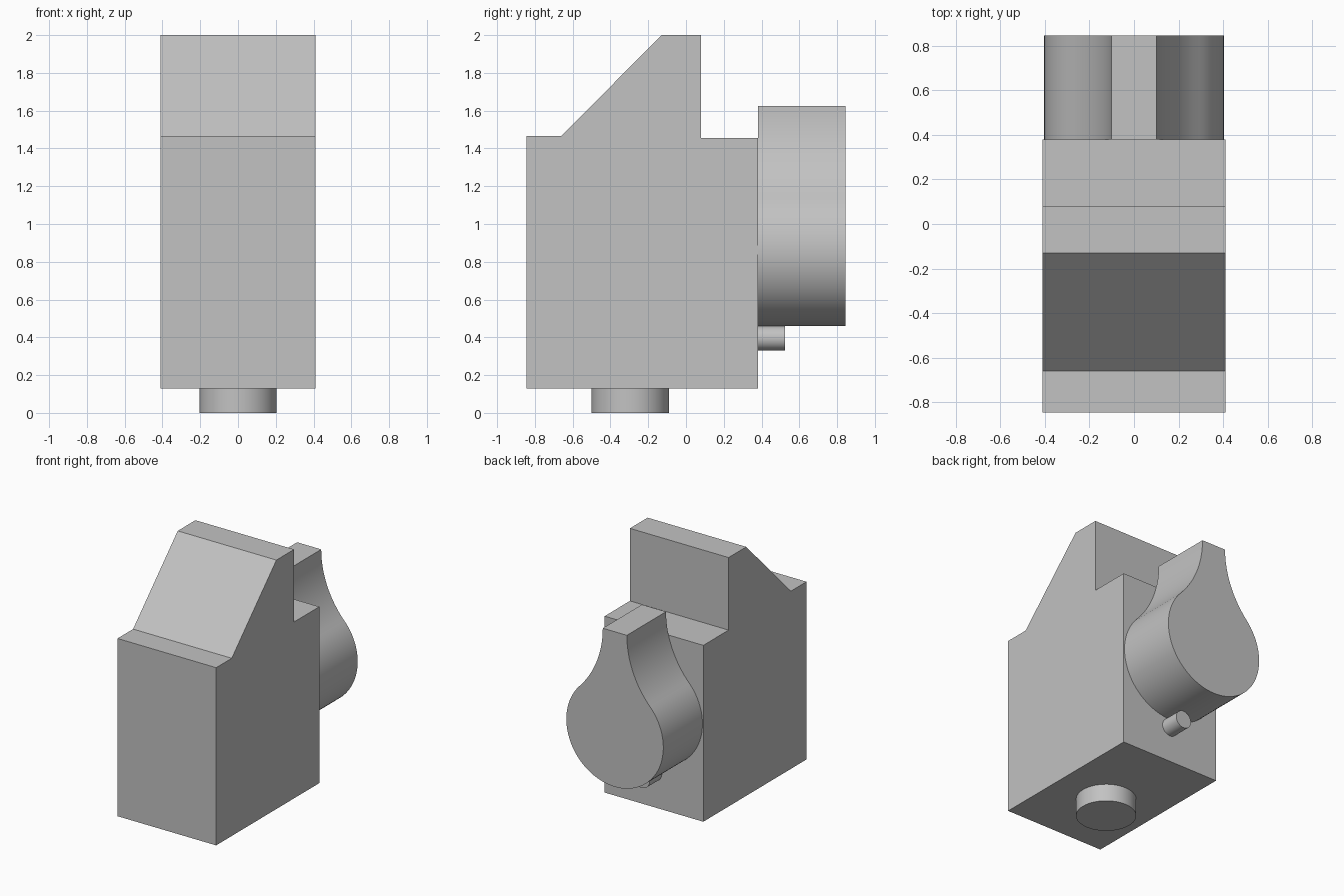
import bpy, bmesh, math
from mathutils import Vector

cube = bpy.data.objects.get("Cube")
if cube:
    bpy.data.objects.remove(cube, do_unlink=True)

grey = bpy.data.materials.new("light_grey")
grey.use_nodes = True
colour = (0.54, 0.54, 0.54, 1)
grey.diffuse_color = colour
grey.node_tree.nodes["Principled BSDF"].inputs["Base Color"].default_value = colour


def extrude_outline(name, points, direction, smooth=False):
    """Solid made by sweeping a flat outline along a vector."""
    bm = bmesh.new()
    face = bm.faces.new([bm.verts.new(p) for p in points])
    swept = bmesh.ops.extrude_face_region(bm, geom=[face], use_keep_orig=True)
    verts = [g for g in swept["geom"] if isinstance(g, bmesh.types.BMVert)]
    bmesh.ops.translate(bm, verts=verts, vec=Vector(direction))
    bmesh.ops.recalc_face_normals(bm, faces=bm.faces)
    mesh = bpy.data.meshes.new(name)
    bm.to_mesh(mesh)
    bm.free()
    mesh.materials.append(grey)
    obj = bpy.data.objects.new(name, mesh)
    bpy.context.collection.objects.link(obj)
    if smooth:
        bpy.ops.object.select_all(action="DESELECT")
        obj.select_set(True)
        bpy.context.view_layer.objects.active = obj
        bpy.ops.object.shade_smooth_by_angle(angle=math.radians(30))
    return obj


def arc(cx, cz, r, start, end, steps):
    return [(cx + r * math.cos(start + (end - start) * i / steps),
             cz + r * math.sin(start + (end - start) * i / steps))
            for i in range(steps + 1)]


def circle(r, steps=48):
    return arc(0, 0, r, 0, math.tau, steps)[:-1]


# Body: stepped side profile with a sloping front
half_width = 0.41
profile = [(-0.845, 0.13), (0.38, 0.13), (0.38, 1.455), (0.08, 1.455),
           (0.08, 2), (-0.13, 2), (-0.66, 1.465), (-0.845, 1.465)]
extrude_outline("body", [(-half_width, y, z) for y, z in profile],
                (2 * half_width, 0, 0))

# Round foot under the body
extrude_outline("foot", [(x, y - 0.295, 0) for x, y in circle(0.205)],
                (0, 0, 0.13), smooth=True)

# Small pin on the back
extrude_outline("pin", [(x, 0.38, z + 0.395) for x, z in circle(0.065, 32)],
                (0, 0.145, 0), smooth=True)

# Teardrop knob: round bowl flowing through concave arcs into a narrow neck
bowl_r, bowl_z, neck, top = 0.403, 0.863, 0.1, 1.625
rise = top - bowl_z
flare_r = (neck**2 + rise**2 - bowl_r**2) / (2 * (bowl_r - neck))
tangent = math.atan2(rise, neck + flare_r)
right = arc(0, bowl_z, bowl_r, -math.pi / 2, tangent, 32)
right += arc(neck + flare_r, top, flare_r, math.pi + tangent, math.pi, 16)[1:]
left = [(-x, z) for x, z in reversed(right[1:])]
extrude_outline("knob", [(x, 0.38, z) for x, z in right + left],
                (0, 0.465, 0), smooth=True)
